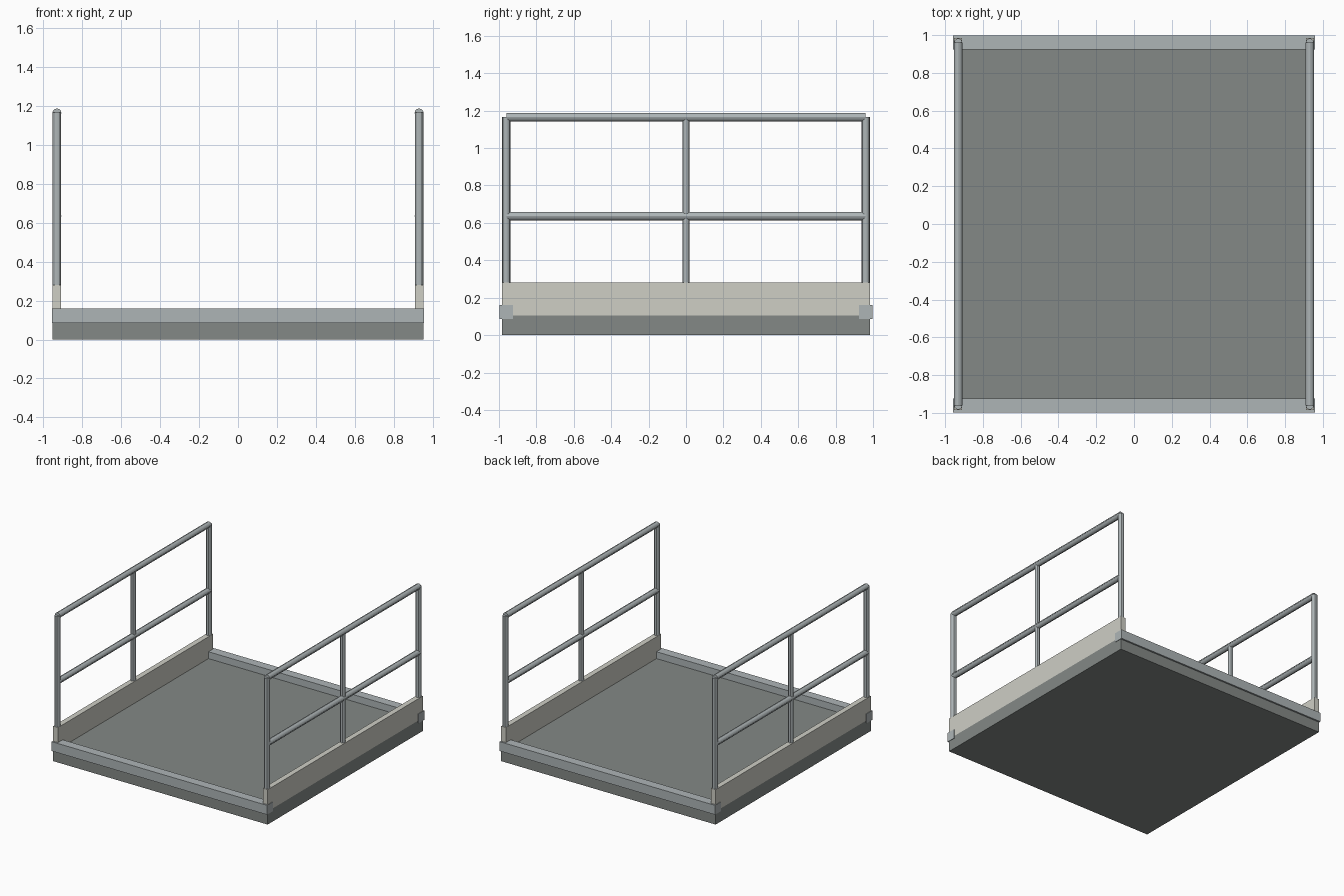
import bpy
from math import pi

if "Cube" in bpy.data.objects:
    bpy.data.objects.remove(bpy.data.objects["Cube"])


def box(name, lo, hi):
    bpy.ops.mesh.primitive_cube_add(size=1, location=[(a + b) / 2 for a, b in zip(lo, hi)])
    ob = bpy.context.object
    ob.name = name
    ob.scale = [b - a for a, b in zip(lo, hi)]
    bpy.ops.object.transform_apply(location=False, rotation=False, scale=True)
    return ob


def tube(name, loc, radius, length, along_y=False):
    bpy.ops.mesh.primitive_cylinder_add(vertices=12, radius=radius, depth=length, location=loc,
                                        rotation=(pi / 2 if along_y else 0, 0, pi / 2 if not along_y else 0))
    ob = bpy.context.object
    ob.name = name
    bpy.ops.object.shade_smooth_by_angle()
    return ob


def material(name, color):
    mat = bpy.data.materials.new(name)
    mat.diffuse_color = color
    mat.use_nodes = True
    mat.node_tree.nodes["Principled BSDF"].inputs["Base Color"].default_value = mat.diffuse_color
    return mat


cream = material("pale_board", (0.62, 0.62, 0.56, 1))
dark = material("deck_grey", (0.23, 0.25, 0.24, 1))
steel = material("steel", (0.42, 0.46, 0.47, 1))

# Platform deck
box("deck", (-0.953, -0.985, 0), (0.953, 0.985, 0.105)).data.materials.append(dark)

# Sill bars across the open front and back
for side, s in (("front", -1), ("back", 1)):
    y0, y1 = sorted((s * 0.925, s * 0.998))
    box(side + "_sill", (-0.957, y0, 0.085), (0.957, y1, 0.16)).data.materials.append(steel)

TOP, MID, X = 1.165, 0.636, 0.931
for side, s in (("left", -1), ("right", 1)):
    # Toe board
    x0, x1 = sorted((s * 0.91, s * 0.953))
    box(side + "_toe_board", (x0, -0.985, 0.105), (x1, 0.985, 0.28)).data.materials.append(cream)
    # Guard rail: three posts, top and middle rails
    parts = []
    for label, y, r in (("front", -0.961, 0.0215), ("middle", 0, 0.019), ("back", 0.961, 0.0215)):
        z0, z1 = 0.275, 1.167
        parts.append(tube(f"{side}_{label}_post", (s * X, y, (z0 + z1) / 2), r, z1 - z0))
    for label, z in (("top", TOP), ("middle", MID)):
        parts.append(tube(f"{side}_{label}_rail", (s * X, 0, z), 0.023, 1.922, True))
    for p in parts:
        p.data.materials.append(steel)
